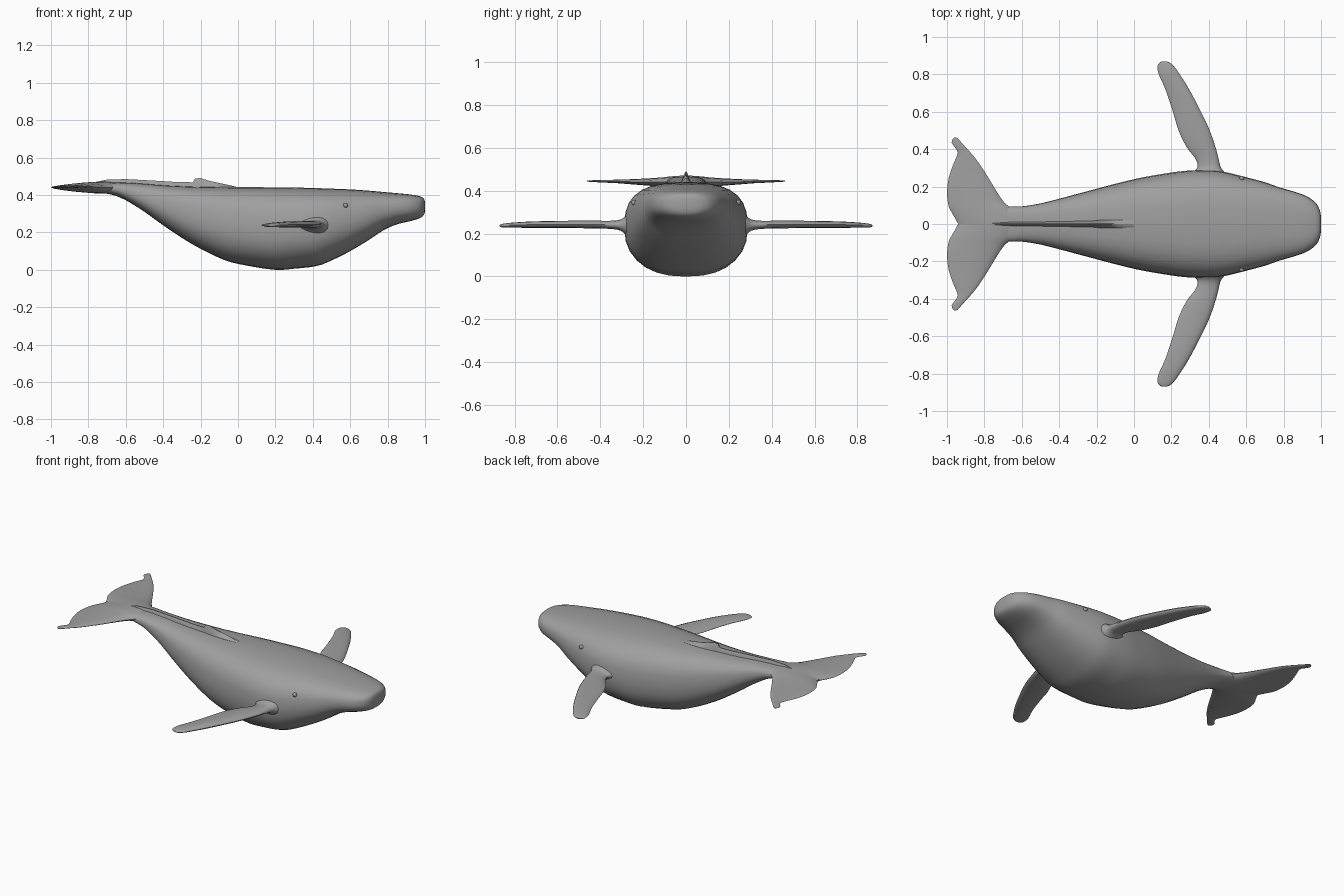
import bpy, bmesh, math

if "Cube" in bpy.data.objects:
    bpy.data.objects.remove(bpy.data.objects["Cube"])

grey = bpy.data.materials.new("whale grey")
grey.diffuse_color = (0.35, 0.35, 0.35, 1)
grey.use_nodes = True
grey.node_tree.nodes["Principled BSDF"].inputs["Base Color"].default_value = grey.diffuse_color


def smooth_rows(rows, steps):
    """Catmull-Rom interpolation through rows of section values."""
    out = []
    for i in range(len(rows) - 1):
        a, b = rows[max(i - 1, 0)], rows[i]
        c, d = rows[i + 1], rows[min(i + 2, len(rows) - 1)]
        for k in range(steps):
            t = k / steps
            out.append([0.5 * (2 * q + (r - p) * t + (2 * p - 5 * q + 4 * r - s) * t * t
                               + (3 * q - p - 3 * r + s) * t ** 3)
                        for p, q, r, s in zip(a, b, c, d)])
    return out + [list(rows[-1])]


def finish(name, bm, mirror=False, angle=60):
    bmesh.ops.recalc_face_normals(bm, faces=bm.faces)
    mesh = bpy.data.meshes.new(name)
    bm.to_mesh(mesh)
    bm.free()
    mesh.materials.append(grey)
    ob = bpy.data.objects.new(name, mesh)
    bpy.context.collection.objects.link(ob)
    bpy.ops.object.select_all(action='DESELECT')
    ob.select_set(True)
    bpy.context.view_layer.objects.active = ob
    bpy.ops.object.shade_smooth_by_angle(angle=math.radians(angle))
    if mirror:
        m = ob.modifiers.new("other_side", 'MIRROR')
        m.use_axis = (False, True, False)
        m.use_clip = False
        m.use_mirror_merge = False
    return ob


def loft(name, rings, mirror=False, angle=60):
    bm = bmesh.new()
    loops = [[bm.verts.new(p) for p in ring] for ring in rings]
    n = len(loops[0])
    for a, b in zip(loops, loops[1:]):
        for i in range(n):
            j = (i + 1) % n
            bm.faces.new((a[i], a[j], b[j], b[i]))
    bm.faces.new(loops[0])
    bm.faces.new(loops[-1])
    return finish(name, bm, mirror, angle)


def spow(v, e):
    return math.copysign(abs(v) ** e, v)


# Body: x, half width, belly height, back height
body_rows = [
    (1.0, .035, .315, .362), (.993, .075, .292, .382), (.97, .115, .275, .394),
    (.92, .15, .26, .403), (.85, .175, .243, .41), (.78, .195, .213, .416),
    (.70, .223, .16, .423), (.60, .25, .1, .43), (.50, .275, .05, .434),
    (.42, .287, .02, .437), (.30, .286, .006, .44), (.20, .275, 0, .441),
    (.05, .25, .022, .442), (-.08, .22, .055, .442), (-.25, .175, .14, .445),
    (-.40, .135, .238, .452), (-.50, .11, .31, .46), (-.60, .094, .372, .466),
    (-.68, .092, .403, .466), (-.80, .07, .42, .46), (-.94, .02, .435, .446)]


def body_ring(x, w, lo, hi, n=28):
    mid, h = (lo + hi) / 2, (hi - lo) / 2
    ring = []
    for i in range(n):
        a = 2 * math.pi * i / n
        e = 2 / 2.8 if math.sin(a) > 0 else 2 / 2.35
        ring.append((x, w * spow(math.cos(a), e), mid + h * spow(math.sin(a), e)))
    return ring


loft("body", [body_ring(*r) for r in smooth_rows(body_rows, 3)])


# Thin limbs: y, leading x, trailing x, centre height, half thickness
def blade_ring(y, lead, trail, z, t, n=16):
    c, r = (lead + trail) / 2, (lead - trail) / 2
    ring = []
    for i in range(n):
        a = 2 * math.pi * i / n
        ring.append((c + r * math.cos(a), y,
                     z + t * math.sin(a) * (.85 + .25 * math.cos(a))))
    return ring


flipper_rows = [
    (.22, .52, .28, .235, .085), (.275, .485, .315, .238, .055),
    (.305, .463, .34, .24, .03), (.35, .452, .328, .241, .022),
    (.41, .436, .282, .242, .021), (.50, .405, .238, .243, .02),
    (.60, .358, .208, .243, .019), (.72, .295, .168, .242, .017),
    (.80, .245, .132, .24, .014), (.845, .212, .126, .238, .011),
    (.863, .19, .137, .237, .008), (.87, .172, .152, .237, .004)]
loft("flippers", [blade_ring(*r) for r in smooth_rows(flipper_rows, 3)], True)

fluke_rows = [
    (0, -.60, -.94, .44, .036), (.04, -.62, -.962, .44, .034),
    (.08, -.65, -.985, .44, .03), (.11, -.69, -.994, .44, .026),
    (.17, -.732, -1.0, .441, .02), (.25, -.78, -.99, .442, .014),
    (.33, -.832, -.962, .444, .009), (.38, -.872, -.942, .444, .007),
    (.41, -.90, -.958, .445, .006), (.435, -.922, -.975, .445, .005),
    (.455, -.94, -.968, .445, .003), (.462, -.95, -.96, .445, .002)]
loft("tail_flukes", [blade_ring(*r) for r in smooth_rows(fluke_rows, 2)], True)

# Dorsal fin running into a long ridge: x, half width, crest height
ridge_rows = [
    (.0, .018, .442), (-.08, .022, .46), (-.15, .022, .475), (-.20, .02, .49),
    (-.23, .016, .489), (-.24, .016, .468), (-.32, .016, .469), (-.45, .015, .477),
    (-.60, .014, .485), (-.70, .012, .482), (-.79, .006, .464)]
loft("dorsal_fin_and_ridge",
     [[(x, -w, .425), (x, -w, .442 + max(0, -x - .25) * .04), (x, -.003, z),
       (x, .003, z), (x, w, .442 + max(0, -x - .25) * .04), (x, w, .425)]
      for x, w, z in ridge_rows], angle=35)

# Eyes
bm = bmesh.new()
bmesh.ops.create_uvsphere(bm, u_segments=12, v_segments=8, radius=.013)
bmesh.ops.translate(bm, verts=bm.verts, vec=(.575, .243, .345))
finish("eyes", bm, True)
